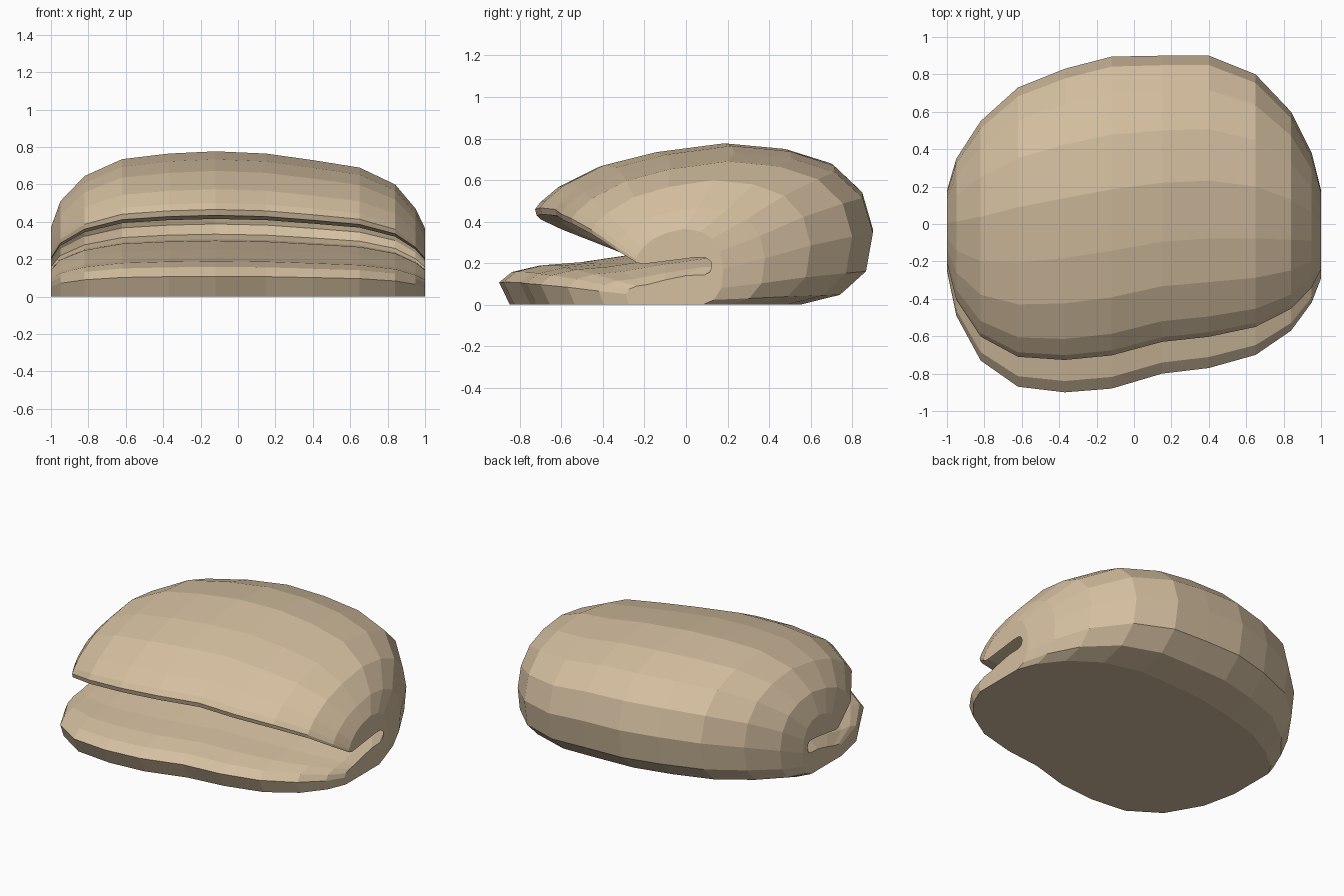
import bpy, bmesh

# Side profile: (fraction from front lip to back, fraction of height)
# runs base -> back -> crown -> upper lip -> deep slot -> lower lip
profile = [
    (0.79, 0.0), (0.905, 0.065), (0.98, 0.22), (1.0, 0.475), (0.97, 0.705),
    (0.89, 0.875), (0.765, 0.965), (0.60, 1.0), (0.415, 0.945), (0.275, 0.865),
    (0.165, 0.74), (0.115, 0.645), (0.10, 0.60), (0.105, 0.56),
    (0.17, 0.535), (0.45, 0.58), (0.70, 0.62), (0.82, 0.62), (0.87, 0.575),
    (0.88, 0.50), (0.86, 0.43), (0.81, 0.395), (0.62, 0.385), (0.40, 0.325),
    (0.22, 0.265), (0.11, 0.245), (0.035, 0.205), (0.0, 0.14), (0.03, 0.0),
]

# Stations across the width: x, front y, back y, height
stations = [
    (-1.00, -0.25, 0.18, 0.37), (-0.95, -0.49, 0.35, 0.51),
    (-0.82, -0.73, 0.55, 0.645), (-0.62, -0.87, 0.73, 0.735),
    (-0.37, -0.90, 0.83, 0.765), (-0.12, -0.88, 0.895, 0.777),
    (0.15, -0.80, 0.90, 0.765), (0.40, -0.77, 0.90, 0.73),
    (0.65, -0.70, 0.80, 0.69), (0.84, -0.57, 0.60, 0.60),
    (0.95, -0.42, 0.38, 0.47), (1.00, -0.29, 0.18, 0.365),
]

# Loft the profile through all stations and cap both ends
bm = bmesh.new()
rings = [[bm.verts.new((x, y0 + t * (y1 - y0), h * s)) for t, s in profile]
         for x, y0, y1, h in stations]
n = len(profile)
for a, b in zip(rings, rings[1:]):
    for i in range(n):
        j = (i + 1) % n
        bm.faces.new((a[i], a[j], b[j], b[i]))
bm.faces.new(rings[0])
bm.faces.new(rings[-1][::-1])
bmesh.ops.recalc_face_normals(bm, faces=bm.faces[:])
# Concave end caps are split into triangles
bmesh.ops.triangulate(bm, faces=[f for f in bm.faces if len(f.verts) > 4])

mesh = bpy.data.meshes.new("folded_bun")
bm.to_mesh(mesh)
bm.free()
bun = bpy.data.objects.new("folded_bun", mesh)
bpy.context.collection.objects.link(bun)

# Pale dough colour
mat = bpy.data.materials.new("dough")
mat.diffuse_color = (0.66, 0.52, 0.35, 1)
mesh.materials.append(mat)
